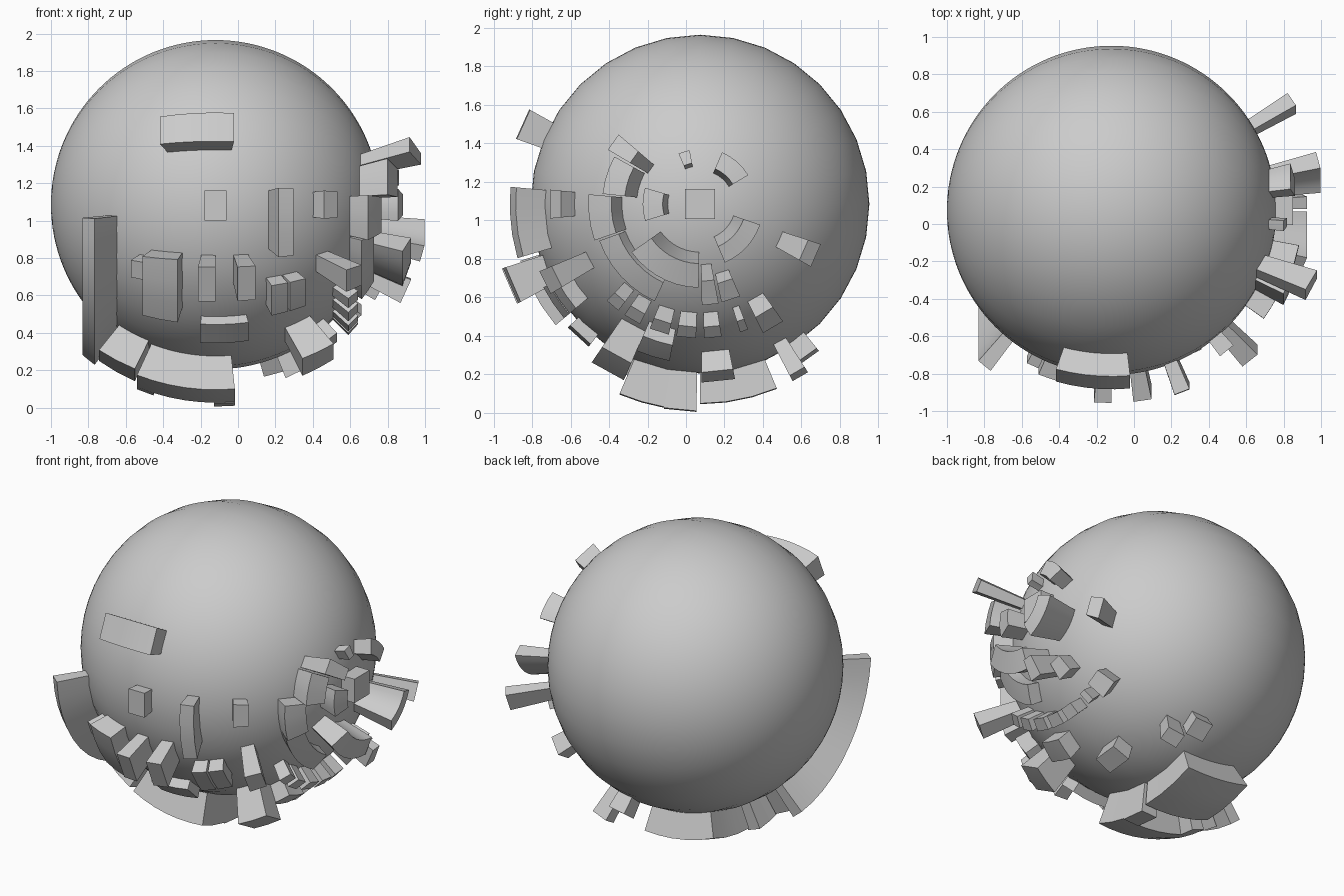
import bpy, bmesh, math
from mathutils import Vector

if "Cube" in bpy.data.objects:
    bpy.data.objects.remove(bpy.data.objects["Cube"])

C = Vector((-0.12, 0.073, 1.085))
R = 0.88


def smooth(obj):
    bpy.ops.object.select_all(action='DESELECT')
    bpy.context.view_layer.objects.active = obj
    obj.select_set(True)
    bpy.ops.object.shade_smooth_by_angle(angle=math.radians(30))


def polar(r, lat, phi):
    # the poles lie on the x axis; phi turns around it in the yz plane
    a, p = math.radians(lat), math.radians(phi)
    return C + r * Vector((math.sin(a), math.cos(a) * math.cos(p), math.cos(a) * math.sin(p)))


def block(name, p0, p1, a0, a1, top, base=0.84):
    """Curved block standing on the sphere between two longitudes and two latitudes."""
    n = max(1, round((p1 - p0) / 8))
    m = max(1, round((a1 - a0) / 5))
    bm = bmesh.new()
    g = [[[bm.verts.new(polar(r, a0 + (a1 - a0) * j / m, p0 + (p1 - p0) * i / n))
           for j in range(m + 1)] for i in range(n + 1)] for r in (base, top)]
    for s in g:
        for i in range(n):
            for j in range(m):
                bm.faces.new((s[i][j], s[i + 1][j], s[i + 1][j + 1], s[i][j + 1]))
    for i in range(n):
        for j in (0, m):
            bm.faces.new((g[0][i][j], g[0][i + 1][j], g[1][i + 1][j], g[1][i][j]))
    for j in range(m):
        for i in (0, n):
            bm.faces.new((g[0][i][j], g[0][i][j + 1], g[1][i][j + 1], g[1][i][j]))
    bmesh.ops.recalc_face_normals(bm, faces=bm.faces)
    me = bpy.data.meshes.new(name)
    bm.to_mesh(me)
    bm.free()
    obj = bpy.data.objects.new(name, me)
    bpy.context.collection.objects.link(obj)
    smooth(obj)


# main sphere with its poles along x
bpy.ops.mesh.primitive_uv_sphere_add(segments=32, ring_count=64, radius=R, location=C,
                                     rotation=(0, math.pi / 2, 0))
sphere = bpy.context.object
sphere.name = "sphere"
smooth(sphere)

# square block on the pole
bpy.ops.mesh.primitive_cube_add(size=1, location=C + Vector((0.88, 0, 0)))
cap = bpy.context.object
cap.name = "pole_block"
cap.scale = (0.18, 0.156, 0.156)

# blocks on the front
block("upper_front_block", 151, 160.5, -17, 5.6, 1.015)
block("front_square", 175.4, 185, -3.5, 3.5, 0.96)
block("front_tall_block", 174.8, 196.5, 18.8, 23.5, 1.045)
block("front_small_block", 174.5, 185.5, 36.5, 42, 0.975)
block("left_long_wall", 185, 264, -41.4, -36.9, 1.077)
block("front_wide_block", 197.5, 220, -23, -11.7, 1.0)
block("front_stub", 200, 206.5, -27.5, -23.5, 0.98)
for a0, a1 in ((-5, 0), (6.2, 11.4)):
    block("front_post", 198, 208.6, a0, a1, 1.083)
block("front_slanted_post", 202.7, 211, 37.7, 43, 1.144)
for a0 in (18, 24.2):
    block("front_twin_block", 208, 220, a0, a0 + 5.5, 0.97)
block("low_front_bar", 223, 232, -5, 10.8, 0.94)

# rings around the pole
block("outer_arc_upper", 175, 199, 54.5, 62.5, 1.0)
block("outer_arc_lower", 200, 245, 54.5, 62, 0.96)
block("upper_post", 139.5, 149.5, 61.8, 69, 1.177)
block("upper_arc", 151, 174, 61, 68, 1.05)
block("inner_arc_front", 163.5, 197, 73, 79, 1.02)
block("inner_stub", 101, 113, 72.8, 77, 0.963)
block("inner_arc_back", 31, 67, 73, 78.5, 1.0)
block("back_arc_tall", 293, 341, 73.2, 77.9, 1.142)
block("back_post", 330.5, 341.6, 54.9, 59, 1.15)
block("lower_arc", 215, 269, 66.5, 73.5, 1.09)
block("lower_post", 271, 280.6, 62, 69, 1.12)
block("lower_short_post", 282.3, 293.5, 58.5, 65, 1.0)

# row of little blocks below the pole
for p0, p1 in ((226, 232.5), (235.7, 243.4), (248, 256.5), (259.8, 268.3), (271.7, 279.3), (287.4, 291)):
    block("row_block", p0, p1, 45.5, 50, 0.995)

# blocks underneath
block("low_corner_block", 235.6, 246.6, 25, 35, 1.1)
block("low_corner_block_side", 246.6, 259, 33, 41, 0.99)
block("low_back_block", 296, 305.3, 43, 50, 1.02)
block("low_back_post", 297.6, 302.7, 14, 20, 1.07)
block("low_back_stub", 302, 309, 5, 12, 0.985)
block("bottom_block", 270.5, 281.3, 22, 29, 1.0)
block("bottom_left_block", 245, 257, -36, -24, 1.06)
block("bottom_bar", 247, 260, -23, 5.5, 1.075)
block("bottom_leg", 260, 269, -0.5, 5.5, 1.08)
block("bottom_leg", 260, 266, -23, -18, 1.075)
block("bottom_plate", 270, 292.6, -22, 5, 1.04)
